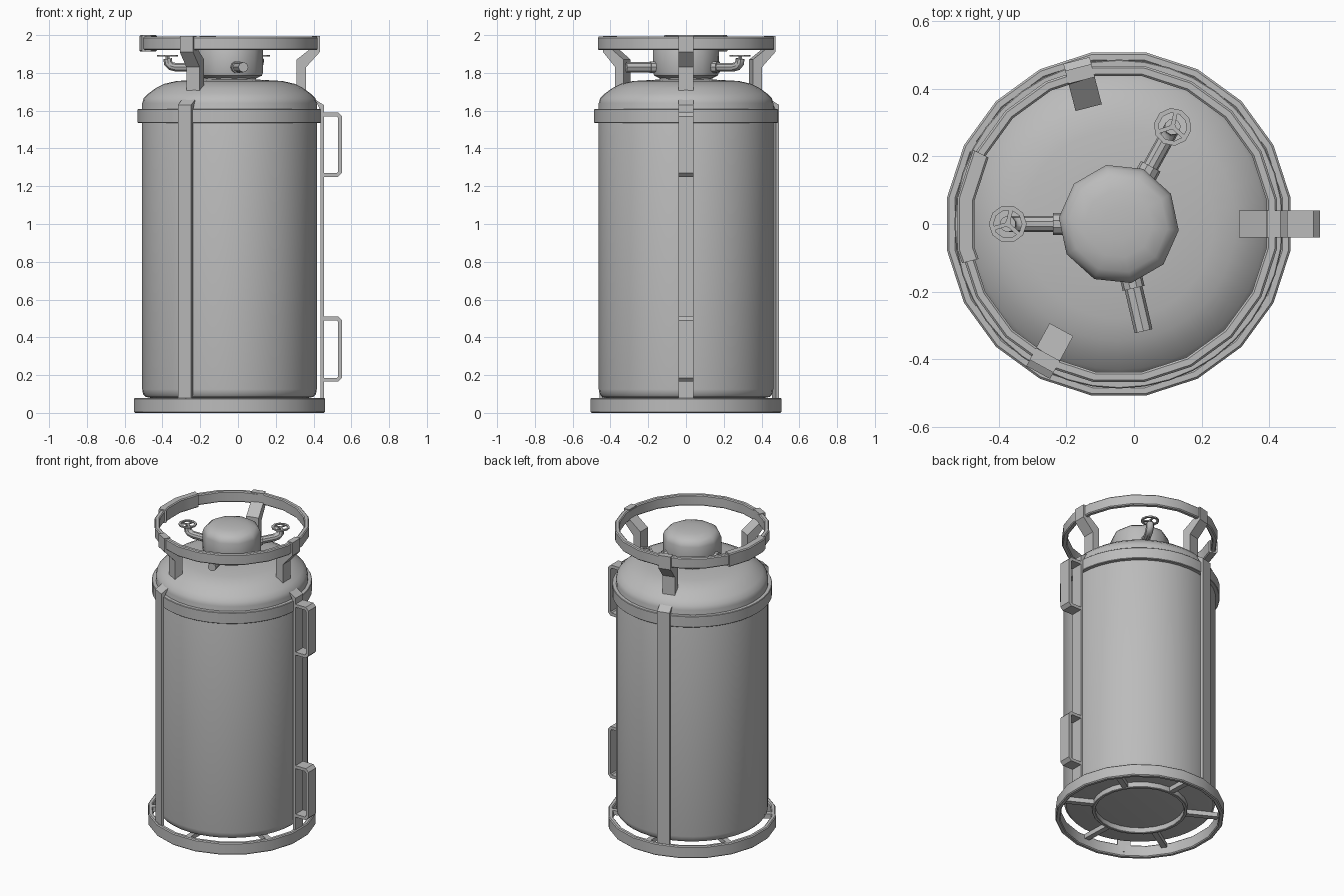
import bpy, bmesh, math
from mathutils import Vector, Matrix

if "Cube" in bpy.data.objects:
    bpy.data.objects.remove(bpy.data.objects["Cube"])

CX = -0.045                      # x of the vessel axis
steel = bpy.data.materials.new("grey steel")
steel.diffuse_color = (0.5, 0.5, 0.5, 1)
steel.use_nodes = True
steel.node_tree.nodes["Principled BSDF"].inputs["Base Color"].default_value = steel.diffuse_color


def finish(bm, name, smooth=35):
    bmesh.ops.recalc_face_normals(bm, faces=bm.faces)
    me = bpy.data.meshes.new(name)
    bm.to_mesh(me)
    bm.free()
    ob = bpy.data.objects.new(name, me)
    bpy.context.collection.objects.link(ob)
    me.materials.append(steel)
    ob.location.x = CX
    if smooth:
        bpy.ops.object.select_all(action='DESELECT')
        bpy.context.view_layer.objects.active = ob
        ob.select_set(True)
        bpy.ops.object.shade_smooth_by_angle(angle=math.radians(smooth))
    return ob


def loft(bm, rows, closed=False, caps=True):
    """Skin a list of closed point rings."""
    vs = [[bm.verts.new(p) for p in r] for r in rows]
    n = len(vs[0])
    for i in range(len(vs) if closed else len(vs) - 1):
        a, b = vs[i], vs[(i + 1) % len(vs)]
        for j in range(n):
            bm.faces.new((a[j], a[(j + 1) % n], b[(j + 1) % n], b[j]))
    if caps and not closed:
        bm.faces.new(vs[0])
        bm.faces.new(vs[-1])


def circle(r, z, n, off=0.0):
    return [(r * math.cos(off + math.tau * i / n),
             r * math.sin(off + math.tau * i / n), z) for i in range(n)]


def lathe(name, prof, n, off=0.0, closed=False, smooth=35):
    bm = bmesh.new()
    loft(bm, [circle(r, z, n, off) for r, z in prof], closed)
    return finish(bm, name, smooth)


def rim(r0, r1, z0, z1, c=0.006):
    """Chamfered rectangular ring section."""
    return [(r0 + c, z0), (r1 - c, z0), (r1, z0 + c), (r1, z1 - c),
            (r1 - c, z1), (r0 + c, z1), (r0, z1 - c), (r0, z0 + c)]


def plate(bm, prof, width, angle):
    """Extrude an (r, z) outline sideways and turn it about the axis."""
    rot = Matrix.Rotation(math.radians(angle), 3, 'Z')
    loft(bm, [[rot @ Vector((r, s * width / 2, z)) for r, z in prof] for s in (-1, 1)])


def tube(bm, path, radii, n=10):
    """Sweep circles along a path lying in the local xz plane."""
    rows = []
    pts = [Vector(p) for p in path]
    for i, p in enumerate(pts):
        t = (pts[min(i + 1, len(pts) - 1)] - pts[max(i - 1, 0)]).normalized()
        side = Vector((0, 1, 0))
        up = t.cross(side)
        rows.append([p + radii[i] * (side * math.cos(math.tau * k / n) +
                                     up * math.sin(math.tau * k / n)) for k in range(n)])
    loft(bm, rows)


# Vessel body with rounded base and shoulder
lathe("tank", [(0.42, 0.08), (0.445, 0.085), (0.458, 0.10), (0.462, 0.125), (0.462, 1.64),
               (0.455, 1.665), (0.43, 1.69), (0.39, 1.72), (0.345, 1.742), (0.28, 1.757),
               (0.14, 1.765)], 40)
lathe("shoulder_band", rim(0.455, 0.486, 1.535, 1.61, 0.003), 40, closed=True)

# Neck and domed head
lathe("neck", [(0.14, 1.75), (0.14, 1.80)], 20)
lathe("head", [(0.14, 1.77), (0.172, 1.785), (0.178, 1.80), (0.178, 1.925), (0.168, 1.95),
               (0.145, 1.968), (0.10, 1.98), (0.05, 1.985), (0.01, 1.986)],
      10, math.radians(-6), smooth=40)

# Foot ring, guard ring and the sleeve on the guard ring
half = math.pi / 20
lathe("foot_ring", rim(0.484, 0.513, 0.0, 0.08), 20, half, True)
lathe("guard_ring", rim(0.442, 0.473, 1.92, 1.992), 20, half, True)
bm = bmesh.new()
rows = []
for a in (153, 162, 171, 180, 189, 194):
    k = 1.0 if (a % 18 == 9) else math.cos(half)
    c, s = math.cos(math.radians(a)), math.sin(math.radians(a))
    rows.append([(r * k * c, r * k * s, z) for r, z in rim(0.432, 0.483, 1.912, 2.0)])
loft(bm, rows)
finish(bm, "grip_sleeve")

# Three straps running from the foot ring up to the guard ring
bracket = [(0.499, 0.03), (0.499, 1.63), (0.405, 1.69), (0.405, 1.83), (0.478, 1.91),
           (0.478, 1.996), (0.438, 1.996), (0.438, 1.935), (0.355, 1.87), (0.355, 1.715),
           (0.46, 1.645), (0.481, 1.60), (0.481, 0.03)]
for i, ang in enumerate((0, 104.5, 241.5)):
    bm = bmesh.new()
    plate(bm, bracket, 0.08, ang)
    finish(bm, f"strap_{i + 1}", 0)

# Two flat-bar handles on the right strap
for name, z0, z1 in (("lower_handle", 0.165, 0.51), ("upper_handle", 1.25, 1.59)):
    outer = [(0.495, z0), (0.575, z0), (0.595, z0 + 0.02),
             (0.595, z1 - 0.02), (0.575, z1), (0.495, z1)]
    t = 0.02
    inner = [(0.495, z0 + t), (0.568, z0 + t), (0.575, z0 + t + 0.008),
             (0.575, z1 - t - 0.008), (0.568, z1 - t), (0.495, z1 - t)]
    bm = bmesh.new()
    for j in range(5):
        plate(bm, [outer[j], outer[j + 1], inner[j + 1], inner[j]], 0.08, 0)
    bmesh.ops.remove_doubles(bm, verts=bm.verts, dist=1e-5)
    finish(bm, name, 0)

# Pipes on the head, two of them with elbows and handwheels
for name, ang, valve in (("left_valve", 180, True), ("back_valve", 61, True),
                         ("front_outlet", -77, False)):
    z = 1.83
    bm = bmesh.new()
    tube(bm, [(0.15, 0, z), (0.195, 0, z)], [0.033, 0.033])
    if valve:
        tube(bm, [(0.16, 0, z), (0.285, 0, z), (0.31, 0, z + 0.006), (0.325, 0, z + 0.022),
                  (0.328, 0, z + 0.045)], [0.024] * 5)
        tube(bm, [(0.328, 0, z + 0.04), (0.328, 0, z + 0.064)], [0.01, 0.01], 8)
        hub = Matrix.Translation((0.328, 0, 0))
        loft(bm, [[hub @ Vector(p) for p in circle(r, h, 10)] for r, h in
                  ((0.042, z + 0.056), (0.056, z + 0.056), (0.056, z + 0.065),
                   (0.042, z + 0.065))], closed=True)
        for k in range(3):
            m = hub @ Matrix.Rotation(math.tau * k / 3 + 0.3, 4, 'Z')
            loft(bm, [[m @ Vector((x, y, h)) for y, h in
                       ((-0.006, z + 0.057), (0.006, z + 0.057),
                        (0.006, z + 0.064), (-0.006, z + 0.064))] for x in (0, 0.045)])
    else:
        tube(bm, [(0.16, 0, z), (0.325, 0, z)], [0.027, 0.027], 8)
    ob = finish(bm, name)
    ob.rotation_euler.z = math.radians(ang)

# Under-frame: inner ring and six radial spokes
lathe("inner_support_ring", rim(0.27, 0.29, 0.045, 0.085, 0.003), 24, closed=True)
bm = bmesh.new()
for k in range(6):
    plate(bm, [(0.28, 0.05), (0.49, 0.05), (0.49, 0.08), (0.28, 0.08)], 0.035, 32 + 60 * k)
finish(bm, "support_spokes", 0)
